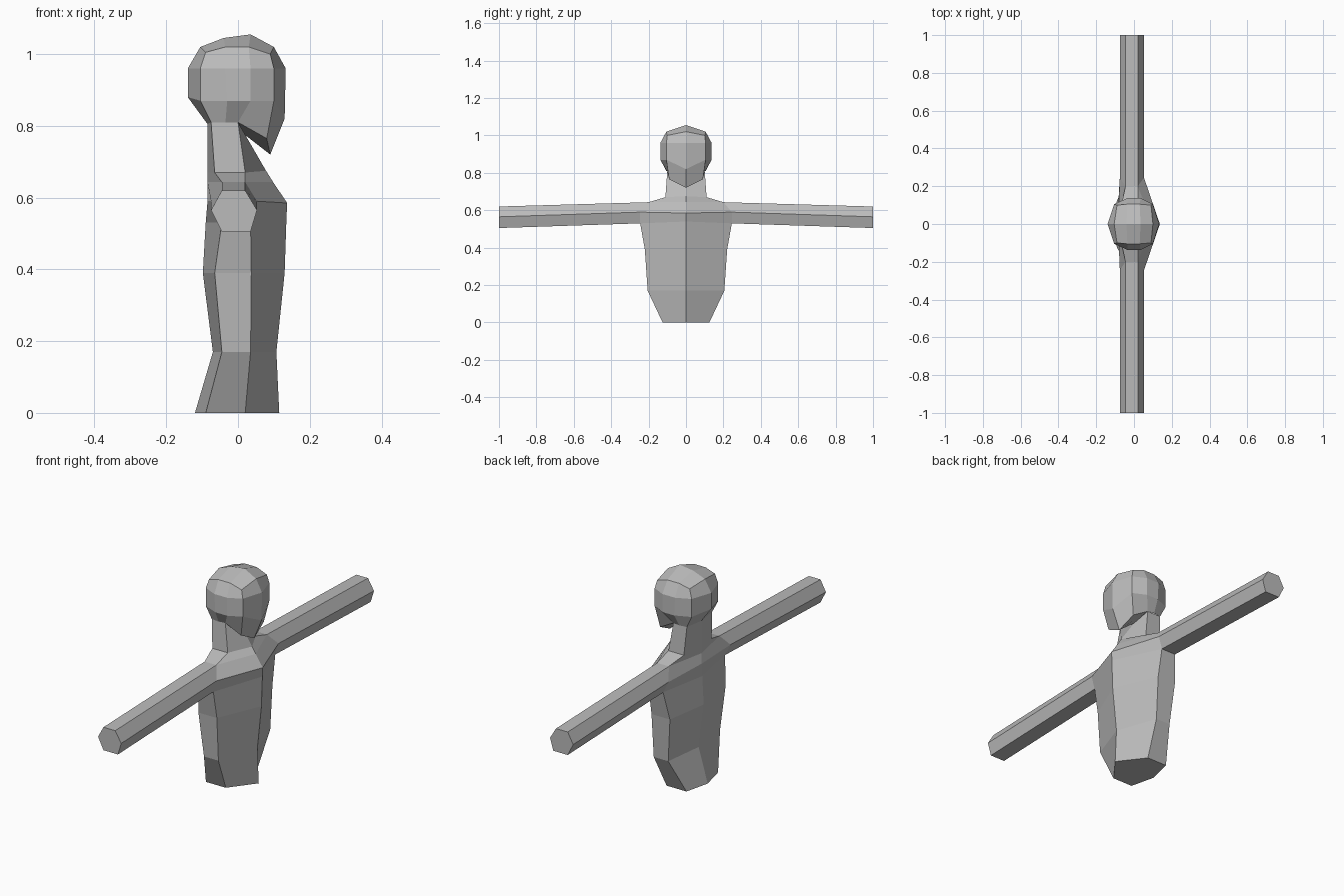
import bpy, bmesh

if "Cube" in bpy.data.objects:
    bpy.data.objects.remove(bpy.data.objects["Cube"])

grey = bpy.data.materials.new("plain grey")
grey.diffuse_color = (0.5, 0.5, 0.5, 1)
grey.use_nodes = True
grey.node_tree.nodes["Principled BSDF"].inputs["Base Color"].default_value = grey.diffuse_color


def finish(name, bm):
    bmesh.ops.recalc_face_normals(bm, faces=bm.faces[:])
    mesh = bpy.data.meshes.new(name)
    bm.to_mesh(mesh)
    bm.free()
    mesh.materials.append(grey)
    obj = bpy.data.objects.new(name, mesh)
    bpy.context.collection.objects.link(obj)
    return obj


# Torso, arms and neck: six-sided rings stacked upward
# back x, back z, side back x, side front x, side z, half width, front x, front z
LEVELS = [
    (-.12, 0, -.09, .02, 0, .125, .115, 0),
    (-.07, .17, -.045, .035, .17, .205, .107, .17),
    (-.098, .39, -.065, .037, .39, .22, .13, .39),
    (-.09, .53, -.045, .035, .53, .245, .135, .54),
    (-.085, .59, -.075, .053, .59, .245, .137, .585),
    (-.085, .643, -.045, .02, .643, .20, .098, .643),
    (-.085, .67, -.065, .02, .67, .11, .078, .675),
    (-.085, .805, -.075, 0, .81, .10, 0, .79),
]
SHOULDER = 3      # first of the three rings that the arms grow from

bm = bmesh.new()
rings = []
for bx, bz, sb, sf, sz, w, fx, fz in LEVELS:
    pts = [(bx, 0, bz), (sb, w, sz), (sf, w, sz), (fx, 0, fz), (sf, -w, sz), (sb, -w, sz)]
    rings.append([bm.verts.new(p) for p in pts])
bm.faces.new(rings[0])
for n, (low, high) in enumerate(zip(rings, rings[1:])):
    for i in range(6):
        if n in (SHOULDER, SHOULDER + 1) and i in (1, 4):
            continue          # opening for the arm
        j = (i + 1) % 6
        bm.faces.new((low[i], low[j], high[j], high[i]))

# Arms: hexagonal tubes from the shoulder openings to flat ends
a, b, c = rings[SHOULDER:SHOULDER + 3]
END = [(-.045, .505), (.035, .505), (.053, .565), (.02, .62), (-.045, .62), (-.075, .565)]
for side, back, front in ((1, 1, 2), (-1, 5, 4)):
    root = [a[back], a[front], b[front], c[front], c[back], b[back]]
    tip = [bm.verts.new((x, side, z)) for x, z in END]
    for i in range(6):
        j = (i + 1) % 6
        bm.faces.new((root[i], root[j], tip[j], tip[i]))
    bm.faces.new(tip)
finish("torso_and_arms", bm)

# Head: outline down the middle, a smaller outline each side, bulged cheeks
MIDDLE = [(-.085, .805), (-.14, .88), (-.14, .96), (-.105, 1.02), (-.04, 1.045), (.035, 1.055),
          (.1, 1.02), (.133, .96), (.13, .82), (.09, .72), (0, .79), (-.04, .80)]
EDGE = [(-.075, .10, .81), (-.105, .105, .87), (-.105, .105, .96), (-.09, .10, 1.005),
        (-.035, .105, 1.02), (.03, .105, 1.02), (.09, .10, 1.0), (.1, .105, .96),
        (.1, .105, .87), (.08, .09, .765), (0, .10, .81), (-.035, .105, .81)]
CHEEK = [(-.03, .87), (.035, .87), (-.035, .96), (.035, .96)]

bm = bmesh.new()
mid = [bm.verts.new((x, 0, z)) for x, z in MIDDLE]
for side in (1, -1):
    e = [bm.verts.new((x, y * side, z)) for x, y, z in EDGE]
    k = [bm.verts.new((x, .137 * side, z)) for x, z in CHEEK]
    for i in range(10):       # the underside over the neck stays open
        bm.faces.new((mid[i], mid[i + 1], e[i + 1], e[i]))
    grid = [[e[0], e[11], e[10], e[9]], [e[1], k[0], k[1], e[8]],
            [e[2], k[2], k[3], e[7]], e[3:7]]
    for r in range(3):
        for s in range(3):
            bm.faces.new((grid[r][s], grid[r][s + 1], grid[r + 1][s + 1], grid[r + 1][s]))
bmesh.ops.delete(bm, geom=[v for v in bm.verts if not v.link_faces], context='VERTS')
finish("head", bm)
